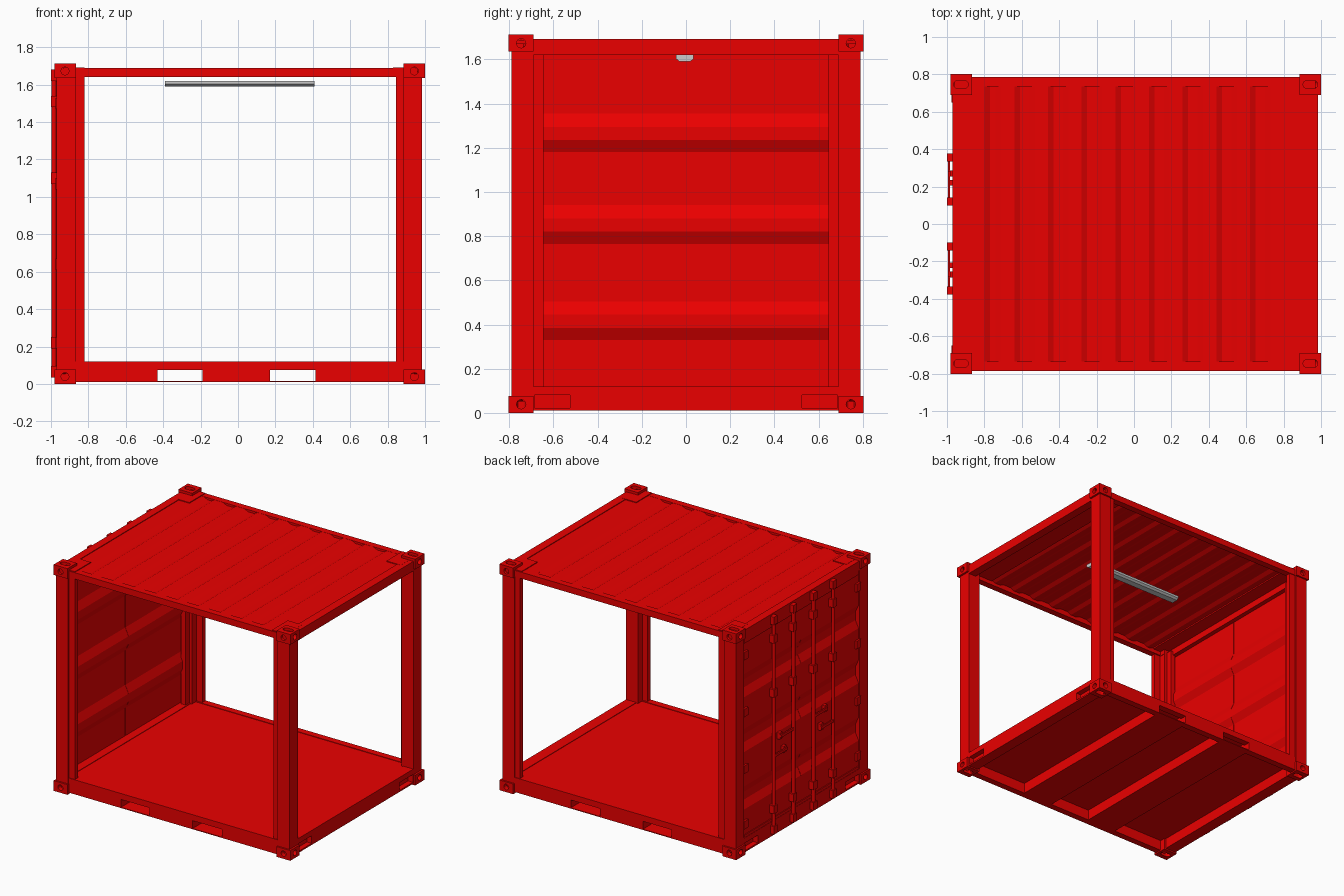
import bpy, bmesh
from mathutils import Matrix, Vector

if "Cube" in bpy.data.objects:
    bpy.data.objects.remove(bpy.data.objects["Cube"])

red = bpy.data.materials.new("red_paint")
red.diffuse_color = (0.83, 0.0, 0.0, 1)
red.use_nodes = True
red.node_tree.nodes["Principled BSDF"].inputs["Base Color"].default_value = red.diffuse_color


def finish(name, bm, mat=red, mirror_y=False):
    bmesh.ops.recalc_face_normals(bm, faces=bm.faces)
    me = bpy.data.meshes.new(name)
    bm.to_mesh(me)
    bm.free()
    ob = bpy.data.objects.new(name, me)
    bpy.context.collection.objects.link(ob)
    if mat:
        me.materials.append(mat)
    if mirror_y:
        ob.modifiers.new("mirror", 'MIRROR').use_axis = (False, True, False)
    return ob


def boxes(name, items, mat=red, mirror_y=False):
    bm = bmesh.new()
    for x0, x1, y0, y1, z0, z1 in items:
        m = Matrix.Translation(((x0 + x1) / 2, (y0 + y1) / 2, (z0 + z1) / 2))
        bmesh.ops.create_cube(bm, size=1, matrix=m @ Matrix.Diagonal((x1 - x0, y1 - y0, z1 - z0, 1)))
    return finish(name, bm, mat, mirror_y)


def add_cyl(bm, p, q, r, n=12):
    p, q = Vector(p), Vector(q)
    rot = (q - p).to_track_quat('Z', 'Y').to_matrix().to_4x4()
    bmesh.ops.create_cone(bm, cap_ends=True, segments=n, radius1=r, radius2=r,
                          depth=(q - p).length, matrix=Matrix.Translation((p + q) / 2) @ rot)


def extrude(name, pts, vec, mat=red, mirror_y=False):
    bm = bmesh.new()
    f = bm.faces.new([bm.verts.new(p) for p in pts])
    r = bmesh.ops.extrude_face_region(bm, geom=[f], use_keep_orig=True)
    bmesh.ops.translate(bm, vec=vec, verts=[v for v in r["geom"] if isinstance(v, bmesh.types.BMVert)])
    return finish(name, bm, mat, mirror_y)


def cut(ob, cutter):
    md = ob.modifiers.new("cut", 'BOOLEAN')
    md.operation, md.solver, md.object = 'DIFFERENCE', 'EXACT', cutter
    bpy.context.view_layer.objects.active = ob
    bpy.ops.object.modifier_apply(modifier="cut")
    bpy.data.objects.remove(cutter)


# Corner castings: one with a slot and round holes, mirrored to all eight corners
cast = boxes("corner_castings", [(0.885, 1.0, 0.69, 0.803, 1.635, 1.712)])
for p, q in [((0.925, 0.746, 1.66), (0.925, 0.746, 1.75)),
             ((0.961, 0.746, 1.66), (0.961, 0.746, 1.75)),
             ((0.943, 0.74, 1.673), (0.943, 0.85, 1.673)),
             ((0.94, 0.746, 1.673), (1.05, 0.746, 1.673))]:
    bm = bmesh.new()
    add_cyl(bm, p, q, 0.021, 16)
    cut(cast, finish("hole_cutter", bm))
cut(cast, boxes("slot_cutter", [(0.925, 0.961, 0.7251, 0.7669, 1.66, 1.75)]))
centre = bpy.data.objects.new("mirror_centre", None)
centre.location = (0.009, 0, 0.856)
centre.hide_render = True
bpy.context.collection.objects.link(centre)
md = cast.modifiers.new("mirror", 'MIRROR')
md.use_axis = (True, True, True)
md.mirror_object = centre

# Corner posts with their inner returns
boxes("door_end_posts", [(-0.97, -0.87, 0.69, 0.79, 0.07, 1.64),
                         (-0.93, -0.89, 0.645, 0.70, 0.1, 1.65),
                         (-0.88, -0.82, 0.745, 0.78, 0.1, 1.65)], mirror_y=True)
boxes("open_end_posts", [(0.885, 0.985, 0.69, 0.79, 0.07, 1.64),
                         (0.845, 0.90, 0.745, 0.78, 0.1, 1.65)], mirror_y=True)

# Side rails, the lower ones with fork pockets
pockets = ((-0.43, -0.19), (0.17, 0.415))
boxes("top_side_rails", [(-0.95, 0.96, 0.735, 0.785, 1.64, 1.688)], mirror_y=True)
low = boxes("bottom_side_rails", [(-0.9, 0.91, 0.735, 0.785, 0.01, 0.12)])
cut(low, boxes("pocket_cutter", [(a, b, 0.6, 0.9, 0.016, 0.075) for a, b in pockets]))
low.modifiers.new("mirror", 'MIRROR').use_axis = (False, True, False)

# End rails with shallow slots beside the castings
for name, x0, x1, face in (("door_sill", -0.97, -0.88, -0.97), ("open_end_sill", 0.9, 0.985, 0.985)):
    sill = boxes(name, [(x0, x1, -0.72, 0.72, 0.01, 0.12)])
    cut(sill, boxes("slot_cutter", [(face - 0.04, face + 0.04, s - 0.08, s + 0.08, 0.022, 0.08)
                                    for s in (-0.605, 0.605)]))
boxes("end_headers", [(-0.97, -0.91, -0.72, 0.72, 1.62, 1.692),
                      (0.92, 0.985, -0.72, 0.72, 1.62, 1.692)])

# Floor plate and the fork tunnels beneath it
boxes("floor", [(-0.93, 0.95, -0.76, 0.76, 0.09, 0.116)])
tunnels = []
for a, b in pockets:
    tunnels += [(a, b, -0.74, 0.74, 0.01, 0.016),
                (a - 0.006, a, -0.74, 0.74, 0.01, 0.092),
                (b, b + 0.006, -0.74, 0.74, 0.01, 0.092)]
boxes("fork_tunnels", tunnels)

# Corrugated roof sheet
hi, lo = 1.687, 1.672
prof = [(-0.80, hi), (-0.77, lo), (-0.74, lo), (-0.71, hi)]
for k in range(8):
    s = -0.64 + 0.18 * k
    prof += [(s, hi), (s + 0.03, lo), (s + 0.08, lo), (s + 0.11, hi)]
ring = prof + [(x, z - 0.007) for x, z in reversed(prof)]
extrude("roof_sheet", [(x, -0.742, z) for x, z in ring], (0, 1.484, 0))
boxes("roof_end_plates", [(-0.96, -0.80, -0.77, 0.77, 1.67, hi),
                          (0.73, 0.97, -0.77, 0.77, 1.67, hi)])
boxes("roof_corner_plates", [(-0.93, -0.82, 0.59, 0.78, 1.68, 1.693),
                             (0.83, 0.95, 0.59, 0.78, 1.68, 1.693)], mirror_y=True)

# Doors: horizontal grooves pressed inward
out = [(-0.962, 0.1)]
for z in (0.33, 0.765, 1.18):
    out += [(-0.962, z), (-0.935, z + 0.055), (-0.935, z + 0.115), (-0.962, z + 0.175)]
out += [(-0.962, 1.63)]
ring = out + [(x + 0.018, z) for x, z in reversed(out)]
extrude("doors", [(x, 0.001, z) for x, z in ring], (0, 0.692, 0), mirror_y=True)

# Door edge strips and hinges
boxes("door_edges", [(-0.968, -0.95, 0.001, 0.68, 0.1, 0.14),
                     (-0.968, -0.95, 0.001, 0.68, 1.59, 1.63)], mirror_y=True)
boxes("hinges", [(-0.977, -0.955, 0.65, 0.70, z - 0.03, z + 0.03)
                 for z in (0.22, 0.64, 1.07, 1.5)], mirror_y=True)

# Locking rods with brackets, cams and handles
bm = bmesh.new()
for y in (0.12, 0.355):
    add_cyl(bm, (-0.984, y, 0.035), (-0.984, y, 1.68), 0.013)
rods = finish("lock_rods", bm, mirror_y=True)
for p in rods.data.polygons:
    p.use_smooth = len(p.vertices) == 4
boxes("rod_brackets", [(-1.0, -0.955, y - 0.022, y + 0.022, z - 0.03, z + 0.03)
                       for y in (0.12, 0.355) for z in (0.065, 0.22, 1.1, 1.51, 1.65)], mirror_y=True)
boxes("door_handles", [(-0.994, -0.984, 0.12, 0.28, 0.73, 0.75),
                       (-0.994, -0.984, 0.20, 0.355, 0.61, 0.63),
                       (-0.985, -0.955, 0.255, 0.285, 0.715, 0.765),
                       (-0.985, -0.955, 0.205, 0.235, 0.595, 0.645)], mirror_y=True)

# Grey ceiling lamp
extrude("ceiling_lamp", [(-0.39, y, z) for y, z in
                         ((-0.045, 1.62), (-0.045, 1.603), (-0.03, 1.591), (0.02, 1.591),
                          (0.035, 1.603), (0.035, 1.62))], (0.8, 0, 0), mat=None)
